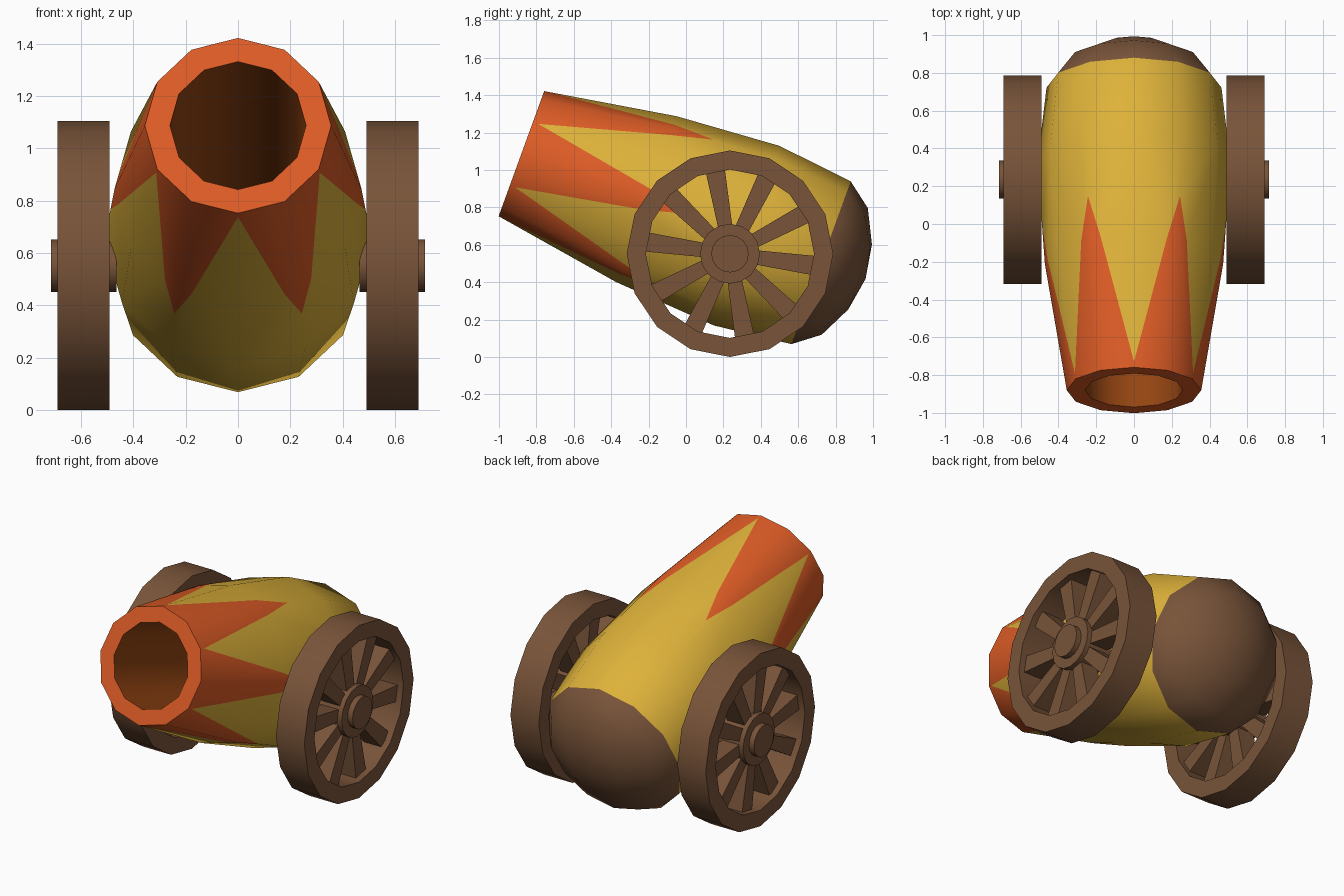
import bpy, bmesh, math
from mathutils import Vector, Matrix

if "Cube" in bpy.data.objects:
    bpy.data.objects.remove(bpy.data.objects["Cube"])


def material(name, rgb):
    m = bpy.data.materials.new(name)
    m.diffuse_color = (*rgb, 1)
    m.use_nodes = True
    m.node_tree.nodes["Principled BSDF"].inputs["Base Color"].default_value = m.diffuse_color
    return m


YELLOW = material("yellow paint", (0.73, 0.445, 0.042))
ORANGE = material("orange paint", (0.73, 0.107, 0.019))
BROWN = material("brown wood", (0.19, 0.088, 0.041))
BORE = material("dark bore", (0.30, 0.06, 0.006))


def finish(bm, name, mats):
    bmesh.ops.remove_doubles(bm, verts=bm.verts, dist=1e-5)
    bmesh.ops.recalc_face_normals(bm, faces=bm.faces)
    me = bpy.data.meshes.new(name)
    bm.to_mesh(me)
    bm.free()
    for m in mats:
        me.materials.append(m)
    ob = bpy.data.objects.new(name, me)
    bpy.context.collection.objects.link(ob)
    bpy.ops.object.select_all(action='DESELECT')
    ob.select_set(True)
    bpy.context.view_layer.objects.active = ob
    bpy.ops.object.shade_smooth_by_angle(angle=math.radians(40))
    return ob


# Barrel: distance along the axis from the muzzle, radius
MUZZLE = Vector((0, -0.88, 1.087))
TILT = math.radians(20)
AXIS = Vector((0, math.cos(TILT), -math.sin(TILT)))
UP = Vector((0, math.sin(TILT), math.cos(TILT)))
SIDE = Vector((1, 0, 0))
OUTER = [(0, 0.356), (0.712, 0.472), (1.282, 0.511), (1.705, 0.463)]
CAP = [(1.705, 0.463), (1.84, 0.36), (1.927, 0.185), (1.958, 0)]
INNER = [(0, 0.356), (0, 0.26), (1.43, 0.26), (1.43, 0)]
N = 12


def radius(a):
    for (a0, r0), (a1, r1) in zip(OUTER, OUTER[1:]):
        if a <= a1:
            return r0 + (r1 - r0) * (a - a0) / (a1 - a0)


def point(k, a, r=None):
    t = 2 * math.pi * k / N
    r = radius(a) if r is None else r
    return MUZZLE + AXIS * a + (SIDE * math.sin(t) + UP * math.cos(t)) * r


bm = bmesh.new()


def face(pts, mat):
    f = bm.faces.new([bm.verts.new(p) for p in pts])
    f.material_index = mat


VALLEY, TIP = 0.03, 0.94
A1, A2, A3 = 0.712, 1.282, 1.705
for k in range(N):
    # orange spikes: valleys on even edges, tips on odd edges
    v, t = (k, k + 1) if k % 2 == 0 else (k + 1, k)
    cross = point(v, A1).lerp(point(t, A1), (A1 - VALLEY) / (TIP - VALLEY))
    polys = [
        ([point(v, 0), point(t, 0), point(t, A1), cross, point(v, VALLEY)], 1),
        ([cross, point(t, A1), point(t, TIP)], 1),
        ([point(v, VALLEY), cross, point(v, A1)], 0),
        ([point(v, A1), cross, point(t, TIP), point(t, A2), point(v, A2)], 0),
        ([point(v, A2), point(t, A2), point(t, A3), point(v, A3)], 0)]
    # rounded breech, muzzle rim and bore
    for prof, mats in ((CAP, (2, 2, 2)), (INNER, (1, 3, 3))):
        for (a0, r0), (a1, r1), m in zip(prof, prof[1:], mats):
            pts = [point(v, a0, r0), point(t, a0, r0), point(t, a1, r1)]
            if r1 > 0:
                pts.append(point(v, a1, r1))
            polys.append((pts, m))
    for pts, m in polys:
        face(pts, m)
finish(bm, "barrel", [YELLOW, ORANGE, BROWN, BORE])

# Wheels
CY, CZ, CX = 0.235, 0.552, 0.59


def lathe(bm, profile, n, closed=True):
    """Spin (x offset, radius) points about the wheel axle."""
    pairs = list(zip(profile, profile[1:] + profile[:1]))
    for k in range(n):
        def p(x, r, j):
            t = 2 * math.pi * j / n
            return bm.verts.new((CX + x, CY + r * math.sin(t), CZ + r * math.cos(t)))
        for (x0, r0), (x1, r1) in pairs if closed else pairs[:-1]:
            pts = []
            for x, r, j in ((x0, r0, k), (x1, r1, k), (x1, r1, k + 1), (x0, r0, k + 1)):
                if r > 0 or j == k:
                    pts.append(p(x, r, j))
            bm.faces.new(pts)


def mirrored(ob):
    mod = ob.modifiers.new("mirror", 'MIRROR')
    empty_axis = [True, False, False]
    mod.use_axis = empty_axis
    return ob


bm = bmesh.new()
lathe(bm, [(-0.1, 0.45), (-0.1, 0.552), (0.1, 0.552), (0.1, 0.45)], 16)
mirrored(finish(bm, "wheel_rim", [BROWN]))

bm = bmesh.new()
lathe(bm, [(-0.09, 0), (-0.09, 0.16), (0.09, 0.16), (0.09, 0)], 16, False)
mirrored(finish(bm, "wheel_hub", [BROWN]))

bm = bmesh.new()
lathe(bm, [(-0.125, 0), (-0.125, 0.1), (0.125, 0.1), (0.125, 0)], 16, False)
mirrored(finish(bm, "axle_end", [BROWN]))

bm = bmesh.new()
for i in range(10):
    made = bmesh.ops.create_cube(bm, size=1)["verts"]
    rot = Matrix.Rotation(math.radians(10 - 36 * i), 4, 'X')
    for v in made:
        w = 0.104 if v.co.z > 0 else 0.076
        local = Vector((v.co.x * 0.12, v.co.y * w, 0.3 + v.co.z * 0.32))
        v.co = Vector((CX, CY, CZ)) + rot @ local
mirrored(finish(bm, "wheel_spokes", [BROWN]))
